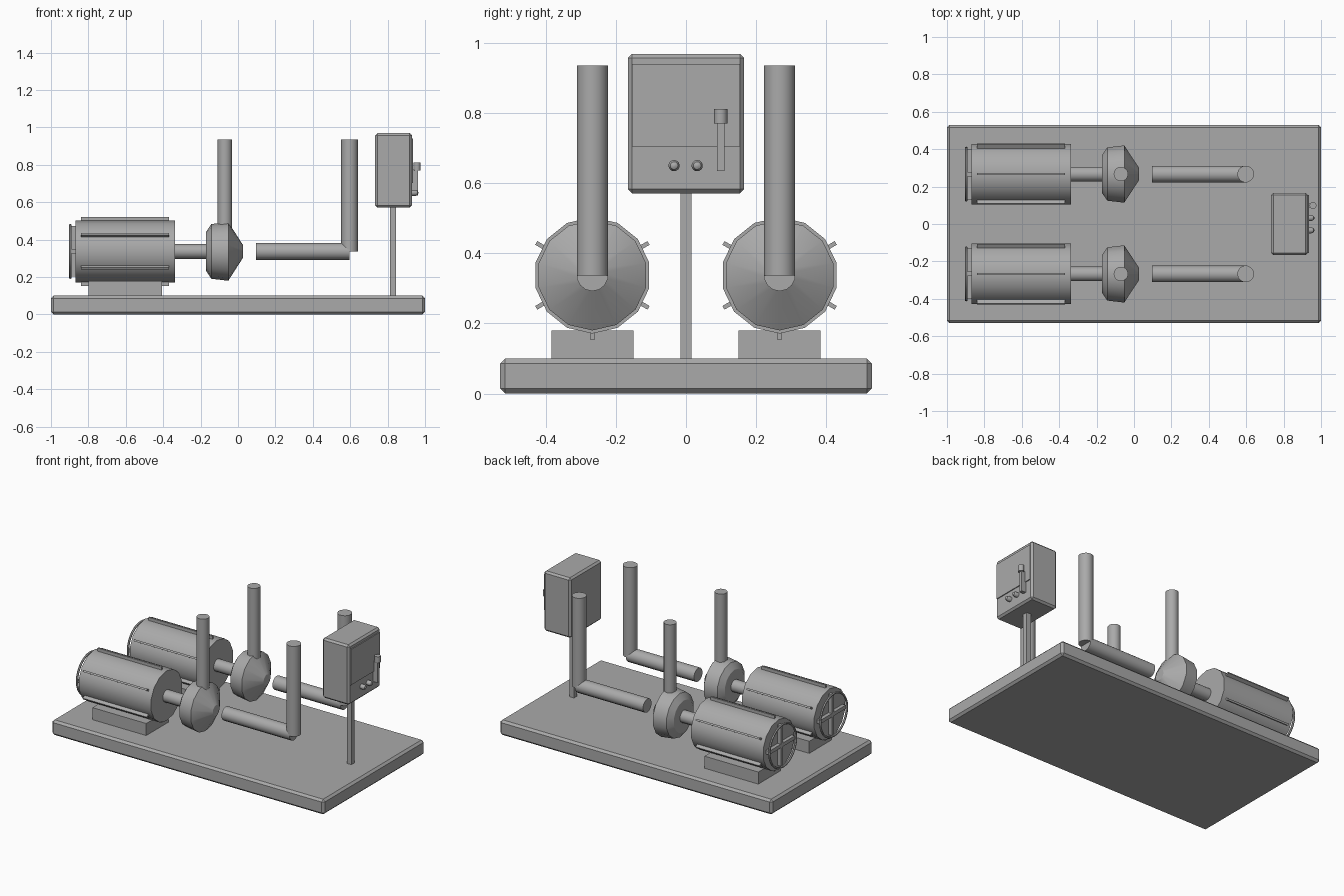
import bpy, bmesh
from math import pi, radians
from mathutils import Matrix, Vector

cube = bpy.data.objects.get("Cube")
if cube:
    bpy.data.objects.remove(cube, do_unlink=True)

grey = bpy.data.materials.new("plain grey")
grey.use_nodes = True
GREY = (0.4, 0.4, 0.4, 1)
grey.diffuse_color = GREY
grey.node_tree.nodes["Principled BSDF"].inputs["Base Color"].default_value = GREY


def finish(name, bm, smooth=False):
    bmesh.ops.recalc_face_normals(bm, faces=bm.faces)
    mesh = bpy.data.meshes.new(name)
    bm.to_mesh(mesh)
    bm.free()
    mesh.materials.append(grey)
    ob = bpy.data.objects.new(name, mesh)
    bpy.context.collection.objects.link(ob)
    if smooth:
        bpy.ops.object.select_all(action="DESELECT")
        ob.select_set(True)
        bpy.context.view_layer.objects.active = ob
        bpy.ops.object.shade_smooth_by_angle(angle=radians(32))
    return ob


def box(name, low, high, bevel=0, turn=0, pivot=(0, 0, 0)):
    """Box between two corners, optionally turned about an x axis through pivot."""
    low, high = Vector(low), Vector(high)
    bm = bmesh.new()
    bmesh.ops.create_cube(bm, size=1, matrix=Matrix.Translation((low + high) / 2)
                          @ Matrix.Diagonal((*(high - low), 1)))
    if bevel:
        bmesh.ops.bevel(bm, geom=bm.edges[:], offset=bevel, segments=1, affect="EDGES")
    bmesh.ops.rotate(bm, verts=bm.verts, cent=pivot, matrix=Matrix.Rotation(turn, 3, "X"))
    return finish(name, bm)


def lathe(name, profile, origin, axis="X", sides=14):
    """Capped round part from (distance along axis, radius) pairs."""
    bm = bmesh.new()
    rings = []
    for d, r in profile:
        ring = []
        for i in range(sides):
            p = Matrix.Rotation(2 * pi * i / sides, 3, "X") @ Vector((d, 0, r))
            if axis == "Z":
                p = Vector((-p.z, p.y, p.x))
            ring.append(bm.verts.new(p + Vector(origin)))
        rings.append(ring)
    for a, b in zip(rings, rings[1:]):
        for i in range(sides):
            j = (i + 1) % sides
            bm.faces.new((a[i], a[j], b[j], b[i]))
    bm.faces.new(rings[0])
    bm.faces.new(rings[-1])
    return finish(name, bm, True)


def hoop(name, centre, major, minor, sides=28, tube=6):
    """Thin ring around the x axis."""
    bm = bmesh.new()
    rings = []
    for i in range(sides):
        turn = Matrix.Rotation(2 * pi * i / sides, 3, "X")
        rings.append([bm.verts.new(Vector(centre) + turn @ (
            Vector((0, 0, major)) + Matrix.Rotation(2 * pi * k / tube, 3, "Y") @ Vector((0, 0, minor))))
            for k in range(tube)])
    for i in range(sides):
        a, b = rings[i], rings[(i + 1) % sides]
        for k in range(tube):
            m = (k + 1) % tube
            bm.faces.new((a[k], a[m], b[m], b[k]))
    return finish(name, bm, True)


# Base slab
box("base_slab", (-1, -0.53, 0), (1, 0.53, 0.1), 0.014)

# Two identical pump lines
AXIS = 0.337
for side, y in (("right", -0.267), ("left", 0.267)):
    centre = (0, y, AXIS)
    box(side + "_motor_foot", (-0.8, y - 0.117, 0.1), (-0.405, y + 0.117, 0.18))
    lathe(side + "_motor", [(-0.868, 0.166), (-0.338, 0.166)], centre)

    # Cooling fins around the motor
    for n in range(6):
        box(f"{side}_motor_fin_{n + 1}", (-0.84, y - 0.006, AXIS + 0.15),
            (-0.37, y + 0.006, AXIS + 0.185), turn=n * pi / 3, pivot=centre)

    # Rear fan guard
    hoop(side + "_guard_ring", (-0.897, y, AXIS), 0.14, 0.007)
    for n in range(2):
        box(f"{side}_guard_bar_{n + 1}", (-0.892, y - 0.012, AXIS - 0.135),
            (-0.866, y + 0.012, AXIS + 0.135), turn=n * pi / 2, pivot=centre)

    # Shaft, pump casing and pipes
    lathe(side + "_shaft", [(-0.34, 0.04), (-0.16, 0.04)], centre)
    lathe(side + "_pump_casing", [(-0.17, 0.105), (-0.143, 0.146), (-0.052, 0.157), (0.026, 0.035)], centre)
    lathe(side + "_outlet_pipe", [(0, 0.039), (0.598, 0.039)], (-0.07, y, AXIS), "Z")
    lathe(side + "_inlet_pipe", [(0.097, 0.045), (0.597, 0.045)], centre)
    lathe(side + "_inlet_riser", [(0, 0.045), (0.598, 0.045)], (0.597, y, AXIS), "Z")

# Control cabinet on its post
box("cabinet_post", (0.812, -0.016, 0.1), (0.844, 0.016, 0.59))
box("control_cabinet", (0.733, -0.166, 0.571), (0.93, 0.166, 0.969), 0.012)
box("cabinet_door", (0.92, -0.154, 0.704), (0.936, 0.154, 0.94))

# Push buttons
for n, y in enumerate((-0.034, 0.032)):
    lathe(f"button_{n + 1}", [(0.92, 0.016), (0.95, 0.016), (0.96, 0.011), (0.964, 0.004)],
          (0, y, 0.65))

# Switch lever with its grip
box("switch_lever", (0.93, 0.088, 0.635), (0.962, 0.11, 0.775))
lathe("lever_grip", [(0, 0.019), (0.041, 0.019)], (0.957, 0.099, 0.77), "Z", 12)
